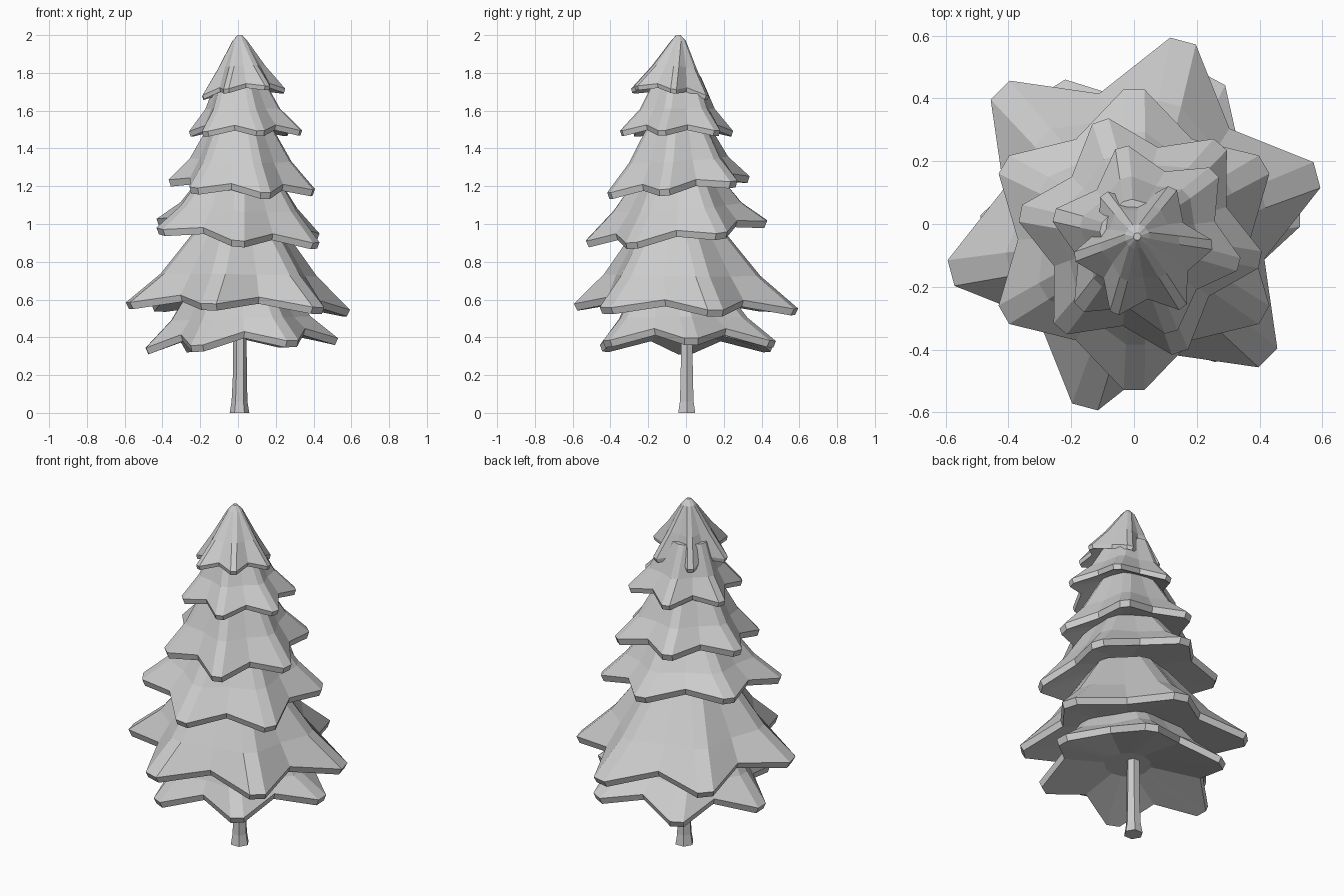
import bpy, bmesh, math
from mathutils import Vector

if "Cube" in bpy.data.objects:
    bpy.data.objects.remove(bpy.data.objects["Cube"])

AXIS = (0.01, -0.04)          # the tree leans slightly to this point


def make_object(name, rings, close_top=True):
    """Skin a stack of equal-length vertex rings into a closed mesh."""
    bm = bmesh.new()
    loops = [[bm.verts.new(p) for p in ring] for ring in rings]
    n = len(loops[0])
    for a, b in zip(loops, loops[1:]):
        for i in range(n):
            j = (i + 1) % n
            bm.faces.new((a[i], a[j], b[j], b[i]))
    bm.faces.new(loops[0][::-1])
    bm.faces.new(loops[-1])
    bmesh.ops.recalc_face_normals(bm, faces=bm.faces)
    me = bpy.data.meshes.new(name)
    bm.to_mesh(me)
    bm.free()
    ob = bpy.data.objects.new(name, me)
    bpy.context.collection.objects.link(ob)
    return ob


def star_ring(c, r_tip, r_val, z_tip, z_val, ang, half, tilt=(0, 0)):
    """Six blunt tips (two points each) with one valley between them."""
    pts = []
    for k in range(6):
        a = math.radians(ang + 60 * k)
        w = math.asin(min(0.25, half / r_tip))
        for da, r, z in ((-w, r_tip, z_tip), (w, r_tip, z_tip),
                         (math.radians(30), r_val, z_val)):
            x, y = r * math.cos(a + da), r * math.sin(a + da)
            pts.append(Vector((c[0] + x, c[1] + y,
                               z + tilt[0] * x + tilt[1] * y)))
    return pts


def branch_tier(name, c, ang, z, r_tip, r_val, lift, tilt, mid, top, rim=0.035):
    """Star-shaped skirt: hollow underside, thick rim, ridged slope."""
    m = ((c[0] + AXIS[0]) / 2, (c[1] + AXIS[1]) / 2)
    half = 0.035 * r_tip / 0.5
    t2 = (tilt[0] * 0.6, tilt[1] * 0.6)
    rings = [
        star_ring(AXIS, top[0] * 0.5, top[0] * 0.5, z + 0.11, z + 0.11, ang, half * 0.3),
        star_ring(c, r_tip * 0.97, r_val * 0.97, z, z + lift, ang, half, tilt),
        star_ring(c, r_tip, r_val, z + rim, z + lift + rim, ang, half, tilt),
        star_ring(m, mid[0], mid[0] * 0.86, mid[1], mid[1], ang, half * 0.9, t2),
        star_ring(AXIS, top[0], top[0] * 0.92, top[1], top[1], ang, half * 0.7),
    ]
    if name == "top_tier":    # blunt pointed crown
        rings.append(star_ring(AXIS, 0.012, 0.011, 2.0, 2.0, ang, 0.002))
    return make_object(name, rings)


# Six tiers, bottom to top:
# centre, angle, tip z, tip radius, valley radius, valley lift, tilt, mid (r, z), top (r, z)
branch_tier("tier_1", (0.02, 0.01), 2, 0.335, 0.51, 0.38, 0.06, (0.05, 0.0), (0.37, 0.50), (0.25, 0.68))
branch_tier("tier_2", (0.0, 0.0), 15, 0.53, 0.605, 0.43, 0.045, (-0.03, -0.015), (0.42, 0.73), (0.22, 0.99))
branch_tier("tier_3", (0.0, -0.05), 30, 0.93, 0.48, 0.37, 0.035, (-0.09, 0.11), (0.34, 1.09), (0.19, 1.29))
branch_tier("tier_4", (0.02, -0.04), -11, 1.175, 0.39, 0.29, 0.03, (-0.05, 0.10), (0.27, 1.34), (0.15, 1.55))
branch_tier("tier_5", (0.04, -0.05), -15, 1.465, 0.305, 0.225, 0.03, (0.01, 0.0), (0.20, 1.61), (0.12, 1.78), 0.028)
branch_tier("top_tier", (0.03, -0.085), 5, 1.675, 0.22, 0.155, 0.025, (0.09, -0.13), (0.125, 1.83), (0.04, 1.97), 0.022)

# Trunk: six-sided, flared at the foot
trunk = []
for z, r, cx in ((0, 0.052, 0.008), (0.06, 0.042, 0.008), (0.2, 0.037, 0.01), (0.62, 0.034, 0.01)):
    trunk.append([Vector((cx + r * math.cos(math.radians(60 * i)),
                          0.004 + r * math.sin(math.radians(60 * i)), z)) for i in range(6)])
make_object("trunk", trunk)
